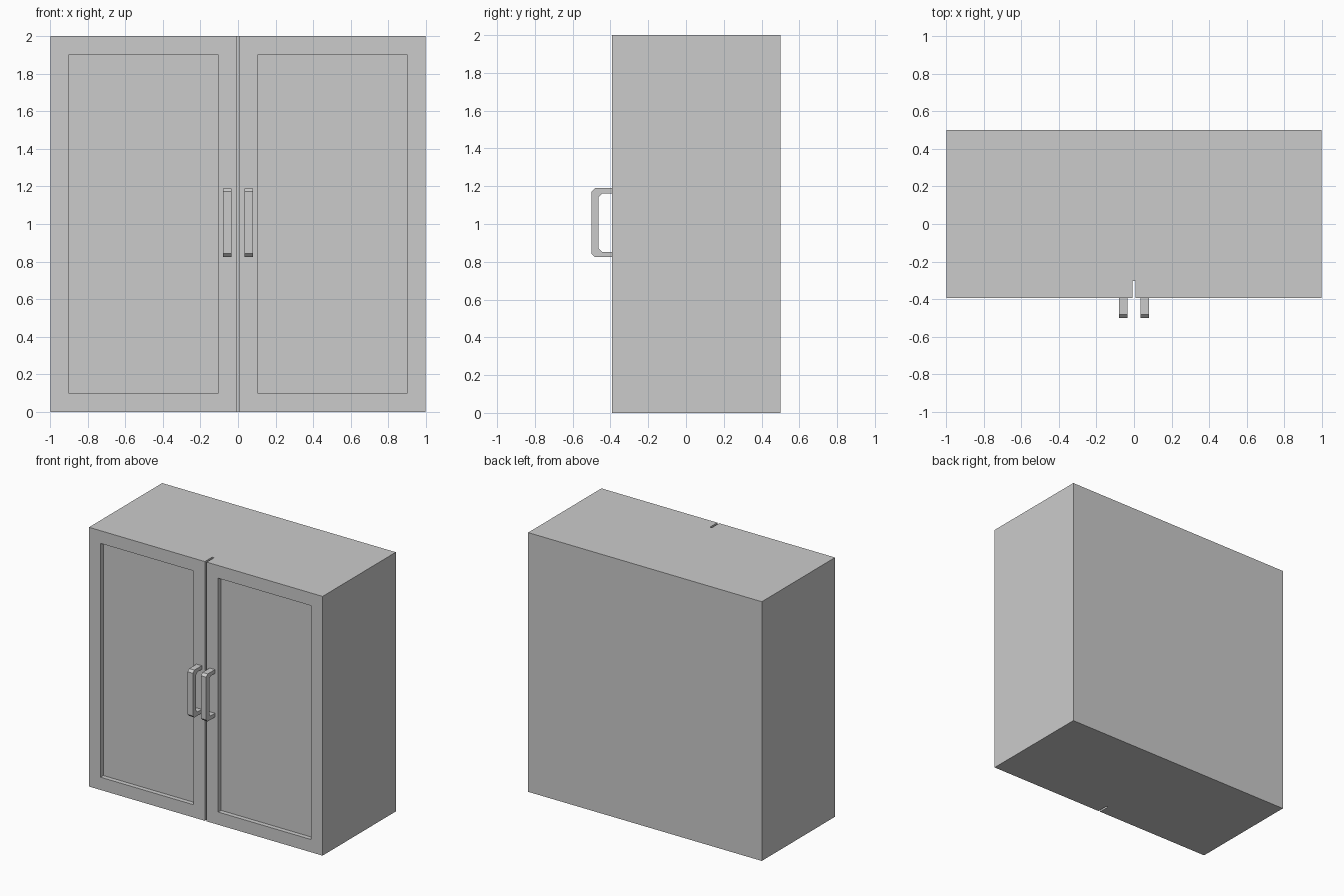
import bpy, bmesh
from mathutils import Vector

if "Cube" in bpy.data.objects:
    bpy.data.objects.remove(bpy.data.objects["Cube"])

W, BACK, FRONT, H = 0.997, 0.5, -0.393, 2.0
GAP, GAP_Y = 0.008, -0.303      # slot between the doors
FRAME, RECESS = 0.098, 0.035    # door frame width, panel depth


def extrude_profile(bm, points, vec):
    """Make a face from 3D points and extrude it into a closed solid."""
    face = bm.faces.new([bm.verts.new(p) for p in points])
    geom = bmesh.ops.extrude_face_region(bm, geom=[face], use_keep_orig=True)["geom"]
    verts = [g for g in geom if isinstance(g, bmesh.types.BMVert)]
    bmesh.ops.translate(bm, verts=verts, vec=vec)
    bmesh.ops.recalc_face_normals(bm, faces=bm.faces[:])


def finish(bm, name):
    mesh = bpy.data.meshes.new(name)
    bm.to_mesh(mesh)
    bm.free()
    obj = bpy.data.objects.new(name, mesh)
    bpy.context.collection.objects.link(obj)
    return obj


# Cabinet with the slot that separates its two doors
bm = bmesh.new()
plan = [(-W, FRONT), (-GAP, FRONT), (-GAP, GAP_Y), (GAP, GAP_Y),
        (GAP, FRONT), (W, FRONT), (W, BACK), (-W, BACK)]
extrude_profile(bm, [(x, y, 0) for x, y in plan], Vector((0, 0, H)))

# Recessed door panels
doors = [f for f in bm.faces
         if f.normal.y < -0.9 and abs(f.calc_center_median().y - FRONT) < 1e-4]
bmesh.ops.inset_individual(bm, faces=doors, thickness=FRAME, use_even_offset=True)
panels = bmesh.ops.extrude_discrete_faces(bm, faces=doors)["faces"]
bmesh.ops.translate(bm, verts=[v for f in panels for v in f.verts],
                    vec=(0, RECESS, 0))
finish(bm, "cabinet")

# Chamfered pull handle, mirrored onto the other door
Z0, Z1, OUT, BAR, ARM, C = 0.824, 1.19, -0.5, 0.037, 0.029, 0.018
inner = OUT + BAR
side = [(FRONT, Z0), (OUT + C, Z0), (OUT, Z0 + C),
        (OUT, Z1 - C), (OUT + C, Z1), (FRONT, Z1),
        (FRONT, Z1 - ARM), (inner + C, Z1 - ARM), (inner, Z1 - ARM - C),
        (inner, Z0 + ARM + C), (inner + C, Z0 + ARM), (FRONT, Z0 + ARM)]
bm = bmesh.new()
extrude_profile(bm, [(0.034, y, z) for y, z in side], Vector((0.045, 0, 0)))
handle = finish(bm, "door_handles")
handle.modifiers.new("mirror", 'MIRROR').use_axis[0] = True
